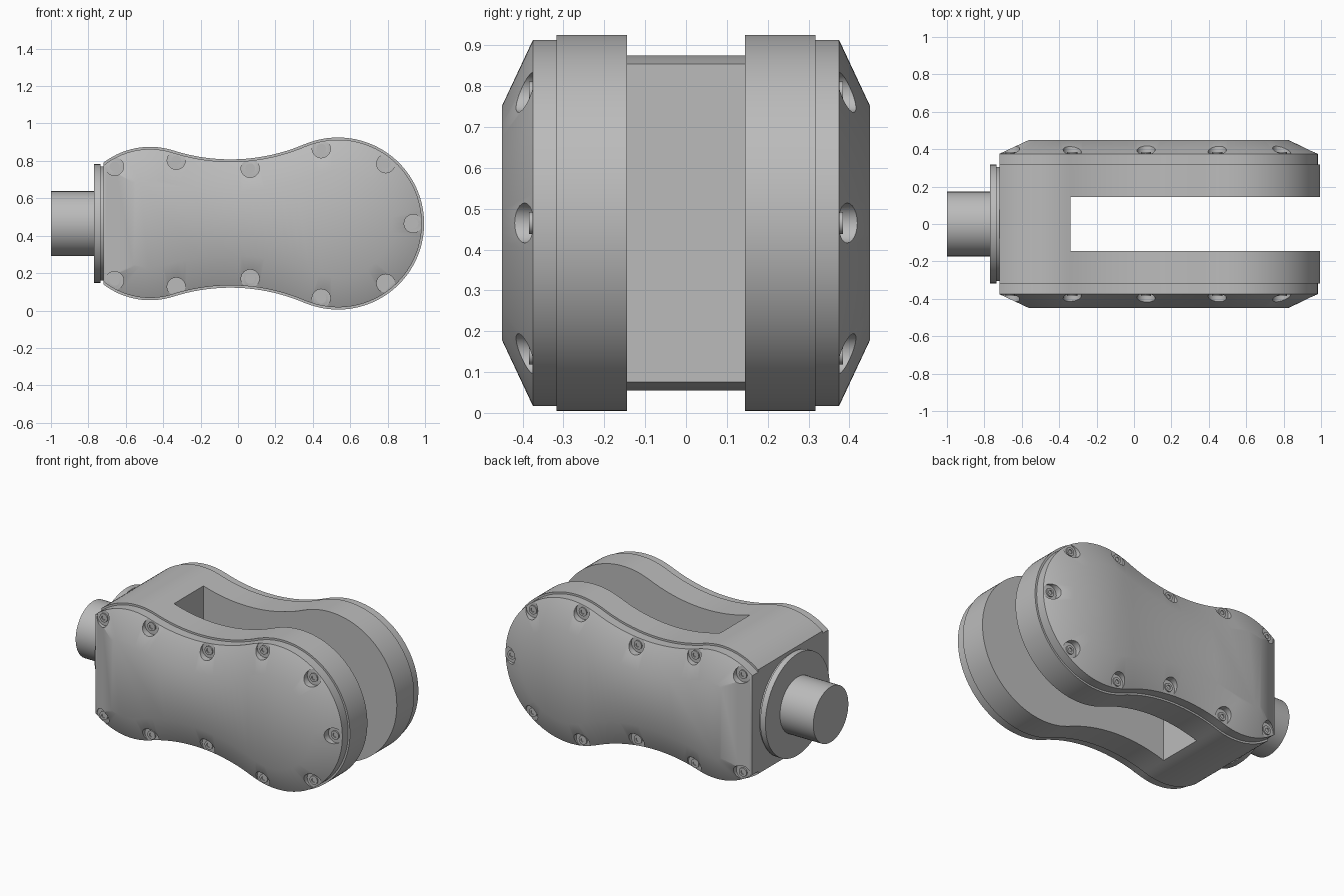
import bpy, bmesh
from math import pi, cos, sin, acos, atan2
from mathutils import Vector, Matrix

cube = bpy.data.objects.get("Cube")
if cube:
    bpy.data.objects.remove(cube)

MID = 0.465                       # height of the long axis
REAR, REAR_R = -0.47, 0.41        # rear lobe centre and radius
FRONT, FRONT_R = 0.535, 0.46      # front lobe centre and radius
WAIST, WAIST_R = -0.04, 1.005     # waist arc centre and radius
WAIST_H = 1.348                   # waist arc centre above the axis

steel = bpy.data.materials.new("grey steel")
steel.use_nodes = True
grey = (0.5, 0.5, 0.5, 1)
steel.diffuse_color = grey
steel.node_tree.nodes["Principled BSDF"].inputs["Base Color"].default_value = grey


def arc(cx, cz, r, a, b, n):
    return [(cx + r * cos(a + (b - a) * i / n), cz + r * sin(a + (b - a) * i / n))
            for i in range(n + 1)]


def outline(d, flat_x):
    """Two lobes joined by a waist, inset by d, cut flat at flat_x."""
    a_rear = atan2(WAIST_H, WAIST - REAR)
    a_front = atan2(WAIST_H, WAIST - FRONT)
    top = arc(REAR, 0, REAR_R - d, acos((flat_x - REAR) / (REAR_R - d)), a_rear, 14)
    top += arc(WAIST, WAIST_H, WAIST_R + d, a_rear + pi, a_front + pi, 20)[1:]
    top += arc(FRONT, 0, FRONT_R - d, a_front, 0, 36)[1:]
    return top + [(x, -z) for x, z in reversed(top[:-1])]


def loft(name, rings):
    """Skin a list of equal rings and cap both ends."""
    bm = bmesh.new()
    loops = [[bm.verts.new(p) for p in ring] for ring in rings]
    for a, b in zip(loops, loops[1:]):
        for i in range(len(a)):
            j = (i + 1) % len(a)
            bm.faces.new((a[i], a[j], b[j], b[i]))
    bm.faces.new(loops[0])
    bm.faces.new(loops[-1])
    bmesh.ops.recalc_face_normals(bm, faces=bm.faces)
    return finish(name, bm)


def finish(name, bm):
    mesh = bpy.data.meshes.new(name)
    bm.to_mesh(mesh)
    bm.free()
    mesh.materials.append(steel)
    ob = bpy.data.objects.new(name, mesh)
    bpy.context.collection.objects.link(ob)
    return ob


def slab(name, sections):
    """Outline sections given as (y, inset, flat x)."""
    return loft(name, [[(x, y, MID + z) for x, z in outline(d, fx)]
                       for y, d, fx in sections])


def turned(name, axis, centre, profile, sides):
    """Solid of revolution along x or y from (position, radius) pairs."""
    rings = []
    for t, r in profile:
        ring = []
        for i in range(sides):
            u, v = r * cos(2 * pi * i / sides), r * sin(2 * pi * i / sides)
            p = (t, u, v) if axis == "x" else (u, t, v)
            ring.append(Vector(centre) + Vector(p))
        rings.append(ring)
    return loft(name, rings)


def activate(ob):
    bpy.ops.object.select_all(action="DESELECT")
    ob.select_set(True)
    bpy.context.view_layer.objects.active = ob


def cut(ob, cutters):
    activate(ob)
    for c in cutters:
        c.hide_render = True
        mod = ob.modifiers.new("cut", "BOOLEAN")
        mod.operation, mod.solver, mod.object = "DIFFERENCE", "EXACT", c
        bpy.ops.object.modifier_apply(modifier=mod.name)
        bpy.data.objects.remove(c)


def smooth(ob):
    activate(ob)
    bpy.ops.object.shade_smooth_by_angle(angle=pi / 6)


# Forked body with the slot between its arms
body = slab("forked_body", [(-0.317, 0, -0.72), (0.317, 0, -0.72)])
bm = bmesh.new()
bmesh.ops.create_cube(bm, size=1, matrix=Matrix.Translation((0.41, 0, 0.5))
                      @ Matrix.Diagonal((1.5, 0.29, 2, 1)))
cut(body, [finish("slot_cutter", bm)])
smooth(body)

# Mounting flange, its neck and the shaft
axis = (0, 0, MID)
smooth(turned("flange", "x", axis,
              [(-0.77, 0.317), (-0.735, 0.317), (-0.735, 0.305), (-0.71, 0.305)], 64))
smooth(turned("shaft", "x", axis, [(-1, 0.173), (-0.76, 0.173)], 48))

# Screw places along the rim, mirrored above and below the axis
upper = [(-0.66, 0.305), (-0.33, 0.338), (0.065, 0.295), (0.445, 0.4), (0.79, 0.32)]
places = upper + [(x, -z) for x, z in upper] + [(0.937, 0)]

# Side covers with chamfered rims, screw pockets and socket screws
for side, s in (("left", 1), ("right", -1)):
    face = "back" if s > 0 else "front"
    cover = slab(face + "_cover", [(s * 0.316, 0.012, -0.72), (s * 0.375, 0.012, -0.72),
                                   (s * 0.45, 0.172, -0.56)])
    pockets = [turned("pocket_cutter", "y", (x, 0, MID + z),
                      [(s * 0.376, 0.049), (s * 0.5, 0.049)], 24) for x, z in places]
    cut(cover, pockets)
    smooth(cover)
    for i, (x, z) in enumerate(places):
        smooth(turned(f"{face}_screw_{i + 1}", "y", (x, 0, MID + z),
                      [(s * 0.37, 0.027), (s * 0.384, 0.027),
                       (s * 0.384, 0.013), (s * 0.378, 0.013)], 18))
